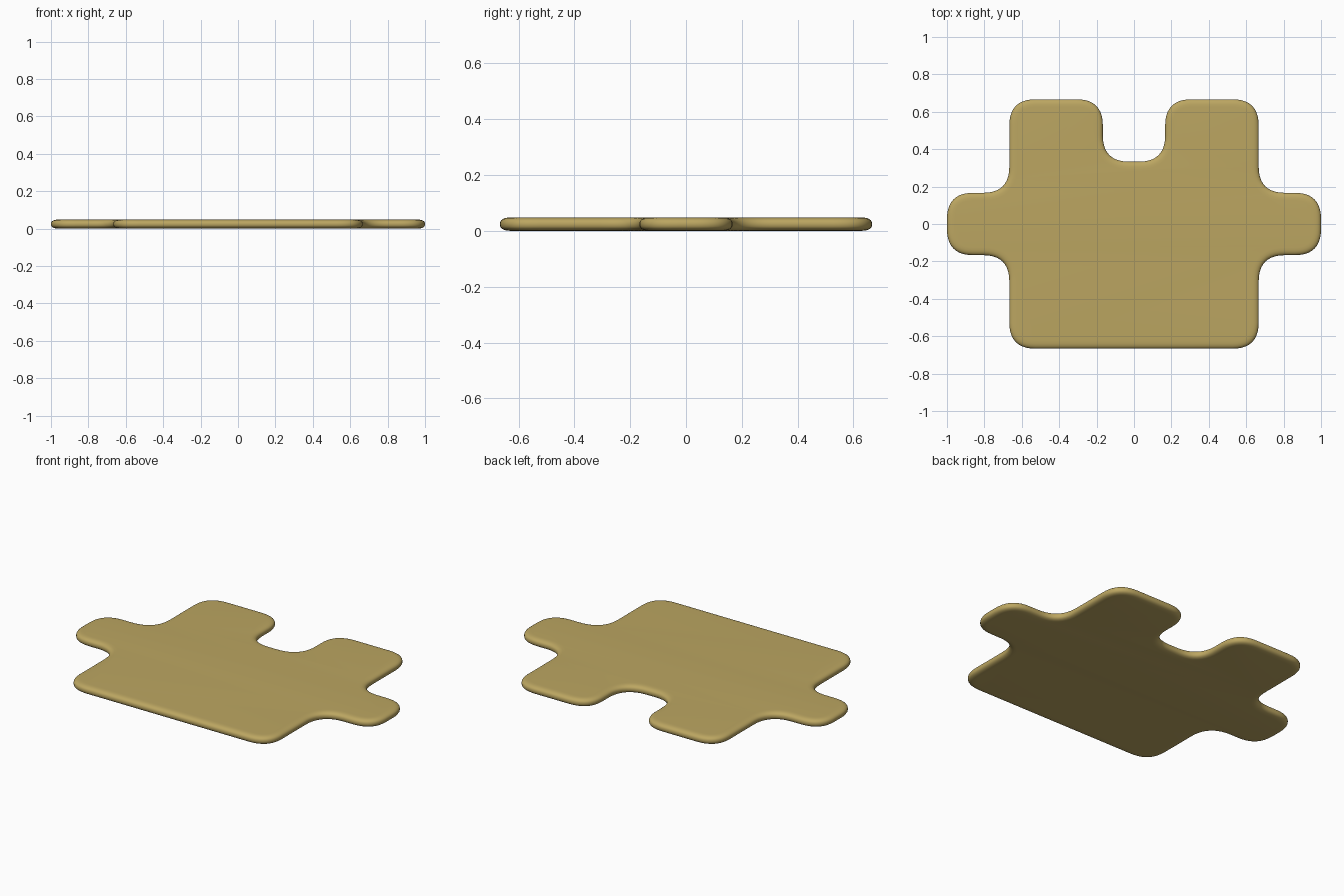
import bpy, bmesh, math
from mathutils import Vector

if "Cube" in bpy.data.objects:
    bpy.data.objects.remove(bpy.data.objects["Cube"])

T, S, R = 2 / 3, 1 / 6, 0.14      # body half size, tab half width, corner reach
H, INSET = 0.048, 0.042           # thickness, width of the rounded rim

# right half of the outline, counter-clockwise, then mirrored
half = [(T, -T), (T, -S), (1, -S), (1, S), (T, S), (T, T), (S, T), (S, 1 / 3)]
corners = [Vector(p) for p in half + [(-x, y) for x, y in reversed(half)]]


def rounded_outline(pts, steps=10):
    """Soft corners; returns (point, outward normal) pairs."""
    out = []
    for i, c in enumerate(pts):
        a = c + (pts[i - 1] - c).normalized() * R
        b = c + (pts[(i + 1) % len(pts)] - c).normalized() * R
        for k in range(steps + 1):
            t = k / steps
            p = a * (1 - t) ** 2 + c * 2 * t * (1 - t) + b * t * t
            d = ((c - a) * (1 - t) + (b - c) * t).normalized()
            out.append((p, Vector((d.y, -d.x))))
    return out


outline = rounded_outline(corners)
bm = bmesh.new()
rings = []
N = 12
# rounded rim section swept around the outline
for k in range(N + 1):
    a = -math.pi / 2 + math.pi * k / N
    inset = INSET * (1 - abs(math.cos(a)) ** 0.8)
    z = H / 2 + H / 2 * math.copysign(abs(math.sin(a)) ** 0.8, a)
    rings.append([bm.verts.new((*(p - n * inset), z)) for p, n in outline])
for lo, hi in zip(rings, rings[1:]):
    for i in range(len(lo)):
        j = (i + 1) % len(lo)
        bm.faces.new((lo[i], lo[j], hi[j], hi[i]))
# flat top and bottom
bm.faces.new(rings[-1])
bm.faces.new(rings[0][::-1])
bm.normal_update()

mesh = bpy.data.meshes.new("puzzle_piece")
bm.to_mesh(mesh)
bm.free()
piece = bpy.data.objects.new("puzzle_piece", mesh)
bpy.context.collection.objects.link(piece)
bpy.context.view_layer.objects.active = piece
piece.select_set(True)
bpy.ops.object.shade_smooth_by_angle(angle=math.radians(40))

mat = bpy.data.materials.new("tan_card")
mat.diffuse_color = (0.50, 0.38, 0.12, 1)
mat.use_nodes = True
mat.node_tree.nodes["Principled BSDF"].inputs["Base Color"].default_value = mat.diffuse_color
mesh.materials.append(mat)
